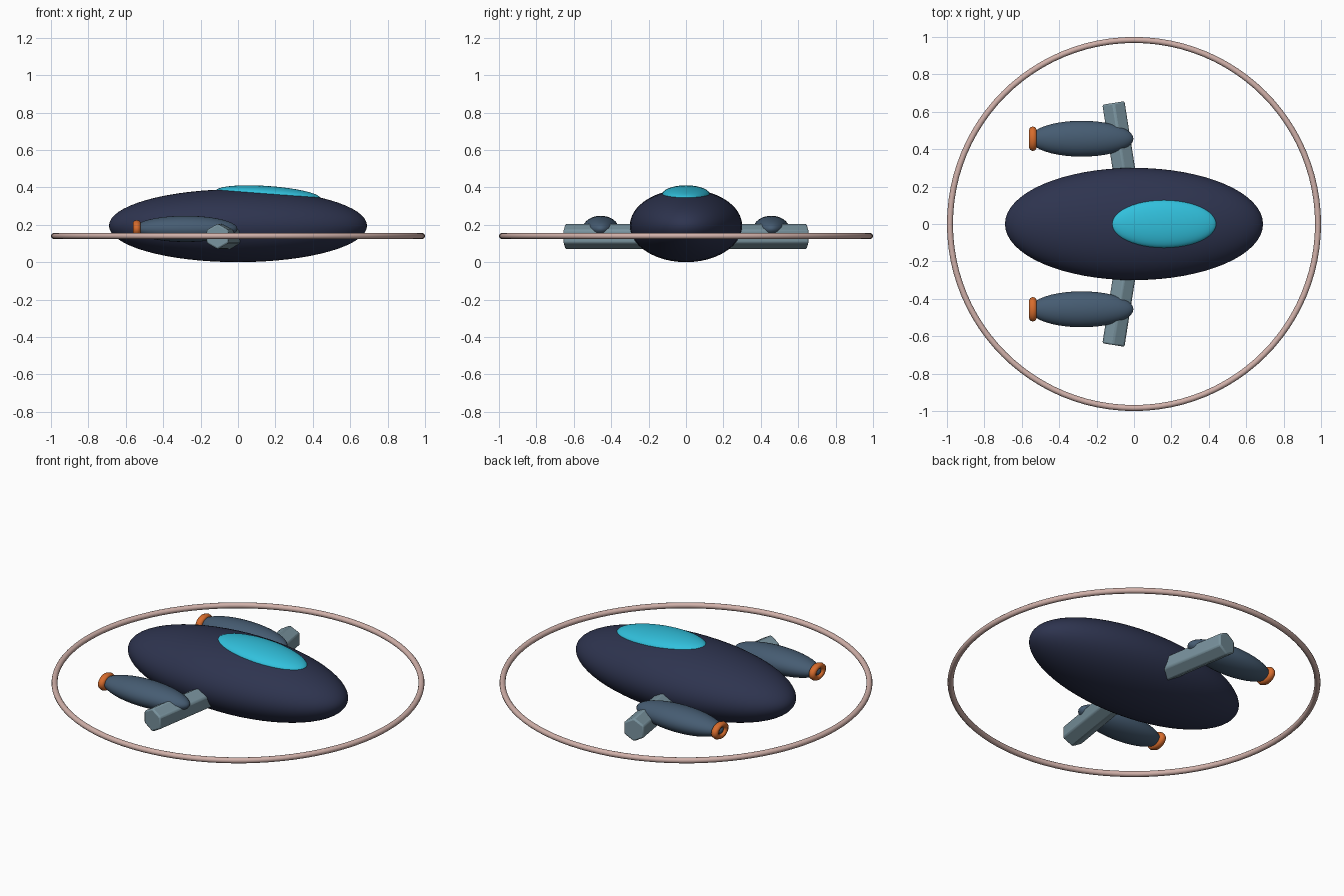
import bpy
import math

if "Cube" in bpy.data.objects:
    bpy.data.objects.remove(bpy.data.objects["Cube"])


def material(name, rgb):
    m = bpy.data.materials.new(name)
    m.diffuse_color = (*rgb, 1)
    m.use_nodes = True
    m.node_tree.nodes["Principled BSDF"].inputs["Base Color"].default_value = m.diffuse_color
    return m


NAVY = material("dark navy", (0.027, 0.034, 0.078))
CYAN = material("cyan glass", (0.031, 0.53, 0.72))
SLATE = material("slate blue", (0.061, 0.107, 0.168))
STEEL = material("pale steel", (0.19, 0.29, 0.34))
ROSE = material("rose metal", (0.64, 0.44, 0.40))
ORANGE = material("orange glow", (0.68, 0.15, 0.026))


def finish(name, mat, angle=60):
    ob = bpy.context.object
    ob.name = name
    ob.data.materials.append(mat)
    bpy.ops.object.shade_smooth_by_angle(angle=math.radians(angle))
    return ob


def ellipsoid(name, mat, centre, radii, tilt=0, segments=48, rings=24):
    # poles lie along the x axis
    bpy.ops.mesh.primitive_uv_sphere_add(segments=segments, ring_count=rings, radius=1,
                                         location=centre,
                                         rotation=(0, math.pi / 2 + tilt, 0))
    ob = bpy.context.object
    ob.scale = (radii[2], radii[1], radii[0])
    return finish(name, mat)


# Main body and glass canopy, tipped slightly toward the nose
ellipsoid("hull", NAVY, (0, 0, 0.195), (0.69, 0.30, 0.195), 0, 64, 32)
ellipsoid("canopy", CYAN, (0.16, 0, 0.361), (0.28, 0.128, 0.046), math.radians(4))

# Outer hoop
bpy.ops.mesh.primitive_torus_add(location=(0, 0, 0.14), major_radius=0.984,
                                 minor_radius=0.016, major_segments=96, minor_segments=12)
finish("outer_ring", ROSE)

for side, label in ((1, "left"), (-1, "right")):
    # Swept hexagonal strut, one corner pointing up
    sweep = math.radians(9)
    length = 0.62
    end_x, end_y = -0.11, 0.647
    cx = end_x + math.sin(sweep) * length / 2
    cy = end_y - math.cos(sweep) * length / 2
    bpy.ops.mesh.primitive_cylinder_add(vertices=6, radius=0.069, depth=length,
                                        location=(cx, side * cy, 0.137),
                                        rotation=(math.pi / 2, 0, side * sweep))
    strut = bpy.context.object
    bevel = strut.modifiers.new("soft_edges", "BEVEL")
    bevel.width = 0.009
    bevel.segments = 2
    finish(label + "_strut", STEEL, 35)

    # Flattened engine pod
    ellipsoid(label + "_engine", SLATE, (-0.28, side * 0.456, 0.178),
              (0.277, 0.096, 0.07), 0, 32, 20)

    # Nozzle ring around the tail of the pod
    bpy.ops.mesh.primitive_torus_add(location=(-0.541, side * 0.456, 0.178),
                                     rotation=(0, math.pi / 2, 0), major_radius=0.045,
                                     minor_radius=0.021, major_segments=32, minor_segments=8)
    bpy.context.object.scale = (0.72, 1, 1)
    finish(label + "_nozzle", ORANGE, 50)
